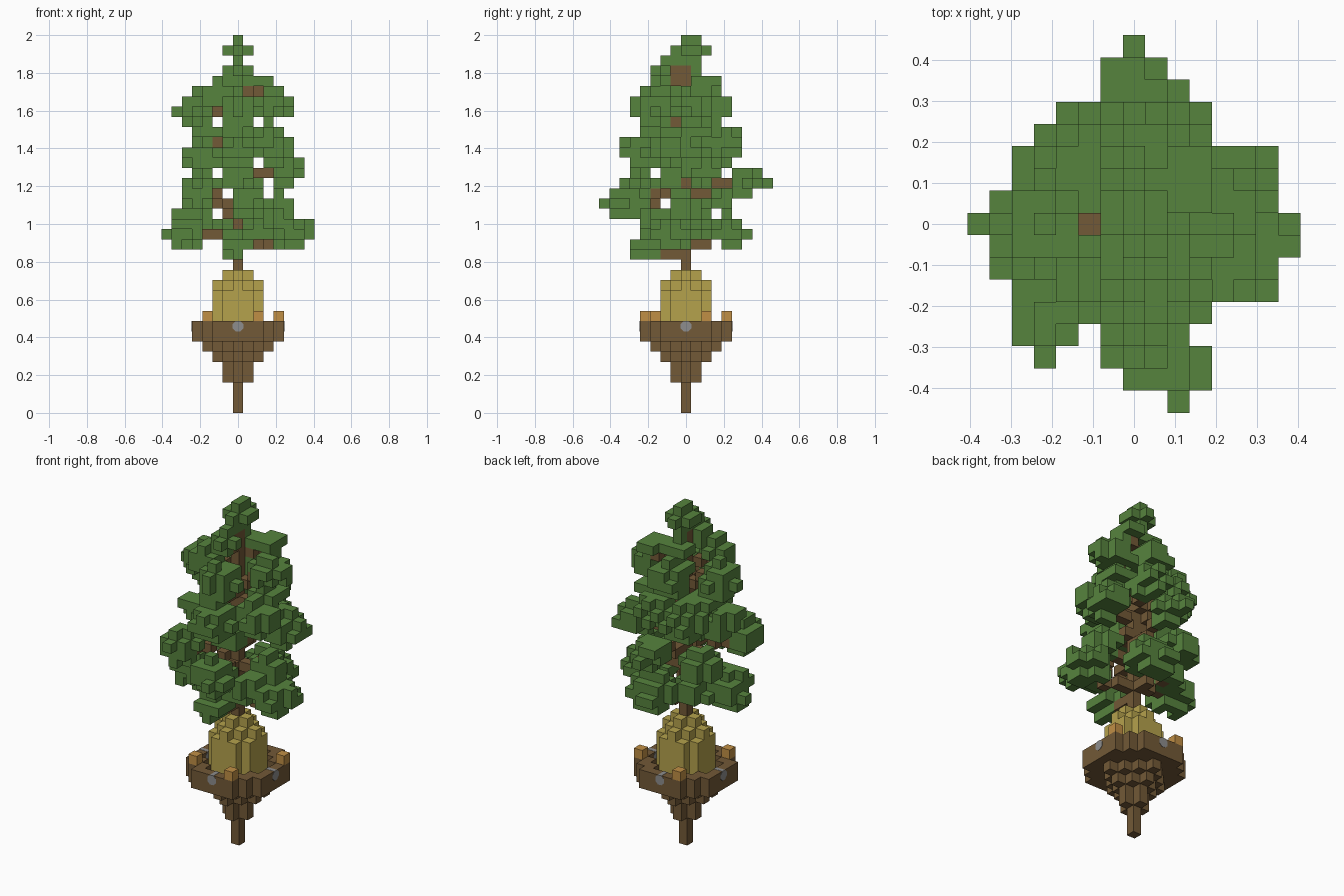
import bpy
import bmesh
import math
import random
from mathutils import Matrix, Vector

cube = bpy.data.objects.get("Cube")
if cube:
    bpy.data.objects.remove(cube, do_unlink=True)

random.seed(4)
S = 2 / 37  # edge of one block


def material(name, rgb):
    mat = bpy.data.materials.new(name)
    mat.use_nodes = True
    color = (*rgb, 1)
    mat.diffuse_color = color
    mat.node_tree.nodes["Principled BSDF"].inputs["Base Color"].default_value = color
    return mat


LEAF = material("leaf green", (0.094, 0.228, 0.048))
WOOD = material("bark brown", (0.17, 0.1, 0.038))
STRAW = material("straw yellow", (0.46, 0.36, 0.073))
AMBER = material("amber", (0.53, 0.275, 0.06))
STONE = material("stone grey", (0.27, 0.27, 0.27))


def add_object(name, bm, mat):
    mesh = bpy.data.meshes.new(name)
    bm.to_mesh(mesh)
    bm.free()
    mesh.materials.append(mat)
    bpy.context.collection.objects.link(bpy.data.objects.new(name, mesh))


def blocks(name, cells, mat):
    """Mesh the outer faces of a set of grid cells."""
    bm = bmesh.new()
    for cell in sorted(cells):
        center = Vector(cell) + Vector((0, 0, 0.5))
        for axis in range(3):
            for sign in (-1, 1):
                step = [0, 0, 0]
                step[axis] = sign
                if tuple(c + d for c, d in zip(cell, step)) in cells:
                    continue
                u, v = Vector((0, 0, 0)), Vector((0, 0, 0))
                u[(axis + 1) % 3] = v[(axis + 2) % 3] = 0.5
                mid = center + Vector(step) * 0.5
                ring = [mid - u - v, mid + u - v, mid + u + v, mid - u + v]
                if sign < 0:
                    ring.reverse()
                bm.faces.new([bm.verts.new(p * S) for p in ring])
    bmesh.ops.remove_doubles(bm, verts=bm.verts, dist=S / 100)
    add_object(name, bm, mat)


SPAN = range(-5, 6)


def disc(radius, k, inner=-1):
    return {(i, j, k) for i in SPAN for j in SPAN
            if inner < i * i + j * j <= radius * radius}


def diamond(reach, k):
    return {(i, j, k) for i in SPAN for j in SPAN if abs(i) + abs(j) <= reach}


# Hanging bowl: spike, stepped underside, floor and raised rim
bowl = disc(4.5, 7) | disc(4.5, 8, inner=12)
for k, reach in enumerate([0, 0, 0, 1, 1, 2, 3]):
    bowl |= diamond(reach, k)
blocks("bowl", bowl, WOOD)

# Amber posts on the rim
blocks("rim_posts", {(-3, -3, 9), (2, -4, 9), (4, 2, 9), (-2, 4, 9)}, AMBER)

# Eight-sided stones set into the middle of each side of the rim
for n, side in enumerate(("front", "left", "back", "right")):
    bm = bmesh.new()
    bmesh.ops.create_cone(bm, cap_ends=True, segments=8, depth=S * 1.06,
                          radius1=S * 0.56, radius2=S * 0.56)
    place = (Matrix.Rotation(n * math.pi / 2, 4, 'Z')
             @ Matrix.Translation(Vector((0, -4, 8.5)) * S)
             @ Matrix.Rotation(math.pi / 2, 4, 'X')
             @ Matrix.Rotation(math.pi / 8, 4, 'Z'))
    bmesh.ops.transform(bm, matrix=place, verts=bm.verts)
    add_object(side + "_stone", bm, STONE)

# Straw mound, stepped towards the middle
mound = disc(2, 12) | disc(1, 13)
for k in range(8, 12):
    mound |= disc(2.3, k)
blocks("straw_mound", mound, STRAW)

# Leaf clusters by tier: centre and radius in blocks
TIERS = {
    "bottom": [(-5.2, -.5, 17.6, 2.3), (5.2, -1, 17.1, 2.3), (1, 4, 17.2, 2.3),
               (0, -3.7, 16.1, 1.9), (-2.4, 2.4, 17.3, 1.7), (2.9, -2.8, 18.2, 1.7)],
    "lower": [(1.2, -6, 20.2, 2.2), (-3.7, -4.1, 21.5, 2), (.2, 5.9, 22.2, 2),
              (4.6, 1.7, 23.5, 2.1), (4, 0, 20, 1.8), (-3.5, 2.4, 20.4, 2.1),
              (0, -1.6, 22.6, 1.4), (0, 8, 22, .3), (-4, -6, 22, .3)],
    "middle": [(0, -4.2, 25.2, 2.1), (-3.6, -1, 24.3, 2), (-2.1, 3.3, 25.4, 2.1),
               (3.4, -1.4, 25.4, 2), (1, 3.4, 26, 2), (-.4, -2.8, 27.6, 1.7),
               (-3, 1, 27, 1.5), (3, 1, 27, 1.5)],
    "upper": [(-4.1, 0, 29.3, 2.1), (3.5, .5, 29.4, 2), (0, -3.2, 29.4, 2.1),
              (.3, 2.4, 29.3, 2.1), (2.6, 2, 31.8, 1.3), (-2, -2.4, 30.8, 1.6)],
    "top": [(-.3, -1.7, 32.8, 1.4), (0, 1.2, 31.9, 1.3), (0, -1.4, 33.6, 1.1),
            (0, .5, 35, 1.55)],
}

# Trunk and branches, each branch rising gently to its cluster
trunk = {(0, 0, k) for k in range(13, 34)}
branches = set()
for clusters in TIERS.values():
    for x, y, z, r in clusters:
        reach = max(abs(x), abs(y))
        if r > 1:
            for n in range(1, int(reach) + 1):
                t = n / reach
                branches.add((round(x * t), round(y * t), round(z - 1.3 + 1.2 * t)))
branches -= trunk
blocks("trunk", trunk, WOOD)
blocks("branches", branches, WOOD)

# Foliage: flattened balls of blocks with ragged outsides
taken = trunk | branches
for tier, clusters in TIERS.items():
    leaves = set()
    for x, y, z, r in clusters:
        for i in range(round(x) - 3, round(x) + 4):
            for j in range(round(y) - 3, round(y) + 4):
                for k in range(round(z) - 3, round(z) + 4):
                    d = Vector((i - x, j - y, (k - z) * 1.15)).length
                    ragged = r > 1.6 and d > 0.7 * r
                    if d <= r and not (ragged and random.random() < 0.25):
                        leaves.add((i, j, k))
    leaves -= taken
    taken |= leaves
    blocks(tier + "_foliage", leaves, LEAF)
